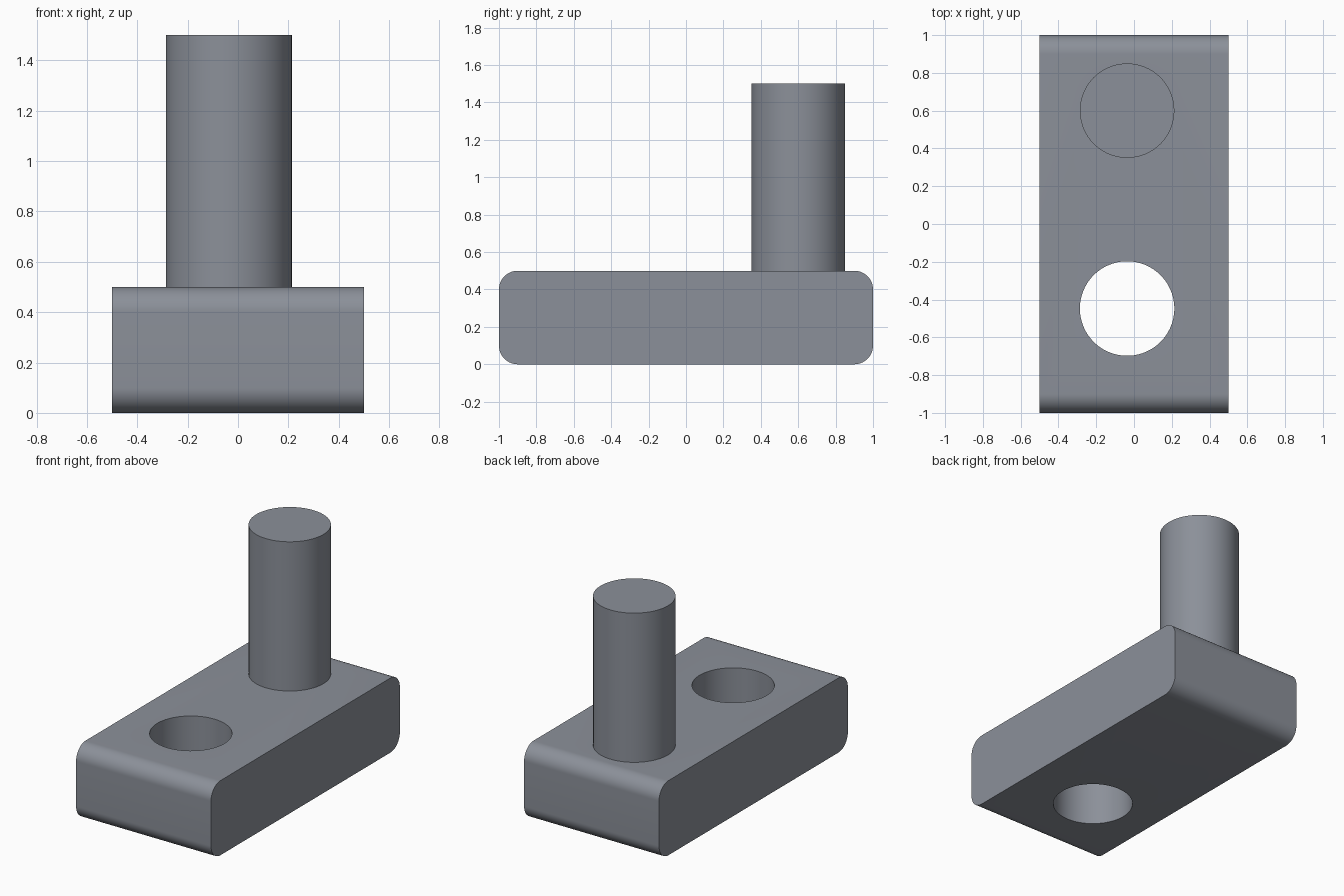
import bpy, bmesh

if "Cube" in bpy.data.objects:
    bpy.data.objects.remove(bpy.data.objects["Cube"])

X = -0.0365      # shared x position of pin and hole
RADIUS = 0.25


def cylinder(name, y, z0, z1):
    bpy.ops.mesh.primitive_cylinder_add(vertices=96, radius=RADIUS, depth=z1 - z0,
                                        location=(X, y, (z0 + z1) / 2))
    obj = bpy.context.object
    obj.name = name
    obj.data.materials.append(steel)
    return obj


# Dark blue-grey metal
steel = bpy.data.materials.new("steel")
steel.diffuse_color = (0.26, 0.28, 0.32, 1)
steel.use_nodes = True
steel.node_tree.nodes["Principled BSDF"].inputs["Base Color"].default_value = steel.diffuse_color

# Base block with its four crosswise edges rounded
bm = bmesh.new()
bmesh.ops.create_cube(bm, size=1)
for v in bm.verts:
    v.co.y *= 2
    v.co.z = v.co.z * 0.5 + 0.25
cross = [e for e in bm.edges if abs(e.verts[0].co.x - e.verts[1].co.x) > 0.5]
bmesh.ops.bevel(bm, geom=cross, offset=0.1, segments=16, profile=0.5, affect='EDGES')
mesh = bpy.data.meshes.new("link_plate")
bm.to_mesh(mesh)
bm.free()
mesh.materials.append(steel)
plate = bpy.data.objects.new("link_plate", mesh)
bpy.context.collection.objects.link(plate)

# Through hole and upright pin
hole = cylinder("hole_cutter", -0.4475, -0.2, 0.7)
pin = cylinder("pin_tool", 0.60, 0.25, 1.5)
bpy.context.view_layer.objects.active = plate
for tool, operation in ((hole, 'DIFFERENCE'), (pin, 'UNION')):
    mod = plate.modifiers.new(tool.name, 'BOOLEAN')
    mod.object = tool
    mod.operation = operation
    mod.solver = 'EXACT'
    bpy.ops.object.modifier_apply(modifier=mod.name)
    bpy.data.objects.remove(tool, do_unlink=True)

# Smooth rounds, sharp rims
bpy.ops.object.select_all(action='DESELECT')
plate.select_set(True)
bpy.context.view_layer.objects.active = plate
bpy.ops.object.shade_smooth_by_angle(angle=0.5)
